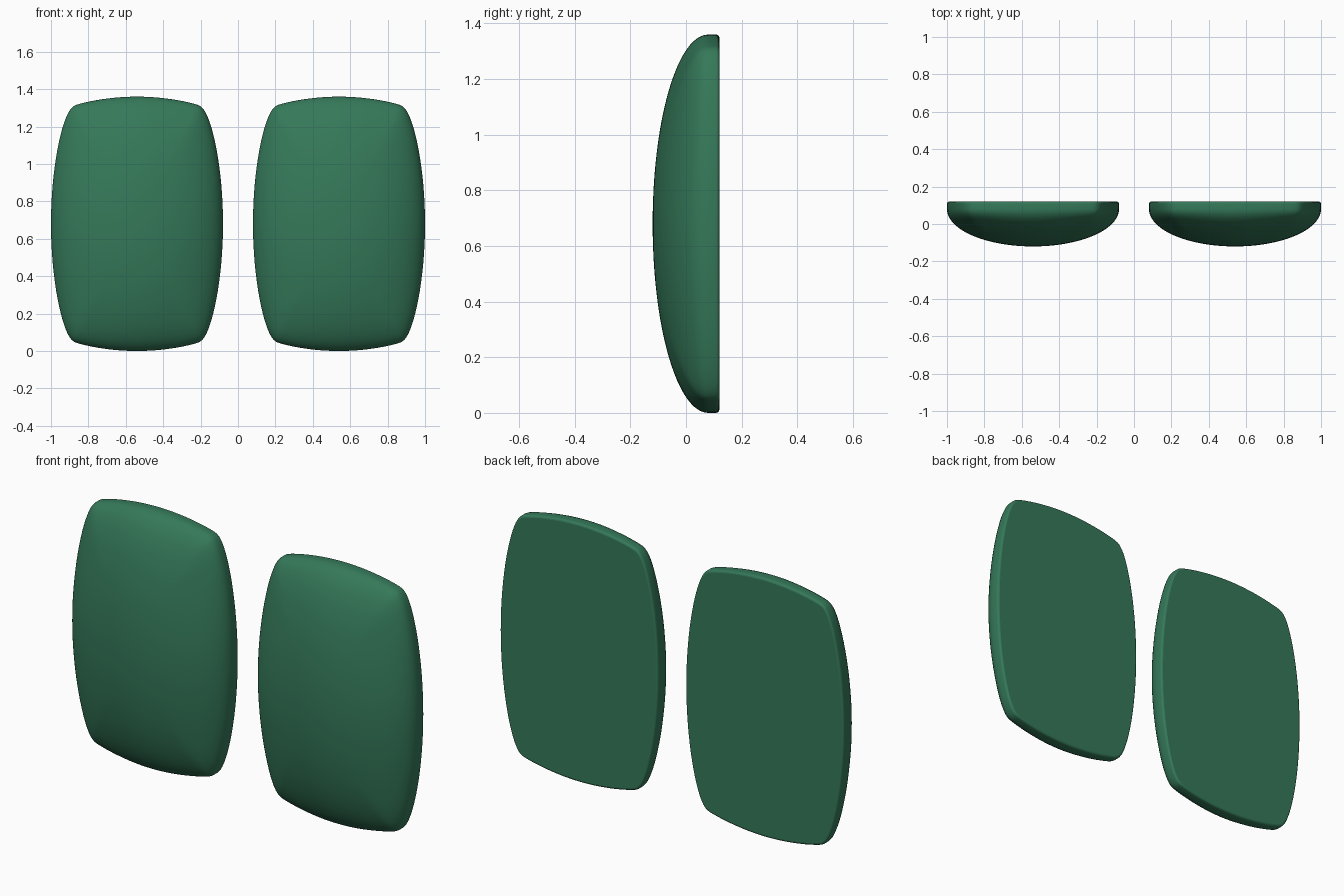
import bpy, bmesh, math
from mathutils import Vector

if "Cube" in bpy.data.objects:
    bpy.data.objects.remove(bpy.data.objects["Cube"])

HALF_W, HALF_H = 0.46, 0.68


def bezier(p, n):
    """n points along a cubic curve, last point left out."""
    p = [Vector(q) for q in p]
    out = []
    for i in range(n):
        t = i / n
        s = 1 - t
        out.append(p[0]*s**3 + p[1]*3*s*s*t + p[2]*3*s*t*t + p[3]*t**3)
    return out


def outline():
    # one quarter: crowned top edge, tight corner, bowed side; then mirrored
    q = bezier([(0, .68), (.13, .68), (.25, .658), (.315, .639)], 12)
    q += bezier([(.315, .639), (.333, .634), (.342, .628), (.352, .617)], 5)
    q += bezier([(.352, .617), (.402, .562), (.46, .3), (.46, 0)], 16)
    q.append(Vector((HALF_W, 0)))
    half = q + [Vector((p.x, -p.y)) for p in reversed(q[:-1])]
    return half + [Vector((-p.x, p.y)) for p in reversed(half[1:-1])]


def pad_mesh():
    bm = bmesh.new()
    rim = outline()
    n = len(rim)

    def ring(scale, y, inset=0.0):
        # inner rings relax to an ellipse so the front dome has no ridges
        w = scale ** 4
        vs = []
        for p in rim:
            d = Vector((p.x / HALF_W, p.y / HALF_H)).normalized()
            e = Vector((d.x * HALF_W, d.y * HALF_H))
            c = (e.lerp(p, w)) * scale
            c -= c.normalized() * inset
            vs.append(bm.verts.new((c.x, y, c.y)))
        return vs

    # domed front, short wall, small rounded back edge
    steps = 24
    rings = []
    for i in range(1, steps + 1):
        a = math.pi / 2 * i / steps
        rings.append(ring(math.sin(a), 0.08 - 0.2 * math.cos(a)))
    for i in range(5):
        a = math.pi / 2 * i / 4
        rings.append(ring(1, 0.108 + 0.012 * math.sin(a), 0.012 * (1 - math.cos(a))))
    tip = bm.verts.new((0, -0.12, 0))
    for j in range(n):
        k = (j + 1) % n
        bm.faces.new((tip, rings[0][j], rings[0][k]))
        for a, b in zip(rings, rings[1:]):
            bm.faces.new((a[j], b[j], b[k], a[k]))
    bm.faces.new(rings[-1])
    bmesh.ops.recalc_face_normals(bm, faces=bm.faces)
    for f in bm.faces:
        f.smooth = len(f.verts) < 5
    me = bpy.data.meshes.new("pad")
    bm.to_mesh(me)
    bm.free()
    return me


green = bpy.data.materials.new("green")
green.diffuse_color = (0.035, 0.19, 0.1, 1)
green.use_nodes = True
green.node_tree.nodes["Principled BSDF"].inputs["Base Color"].default_value = green.diffuse_color

# left and right pads share one mesh
mesh = pad_mesh()
mesh.materials.append(green)
for name, x in (("left_pad", -0.54), ("right_pad", 0.54)):
    ob = bpy.data.objects.new(name, mesh)
    ob.location = (x, 0, HALF_H)
    bpy.context.collection.objects.link(ob)
